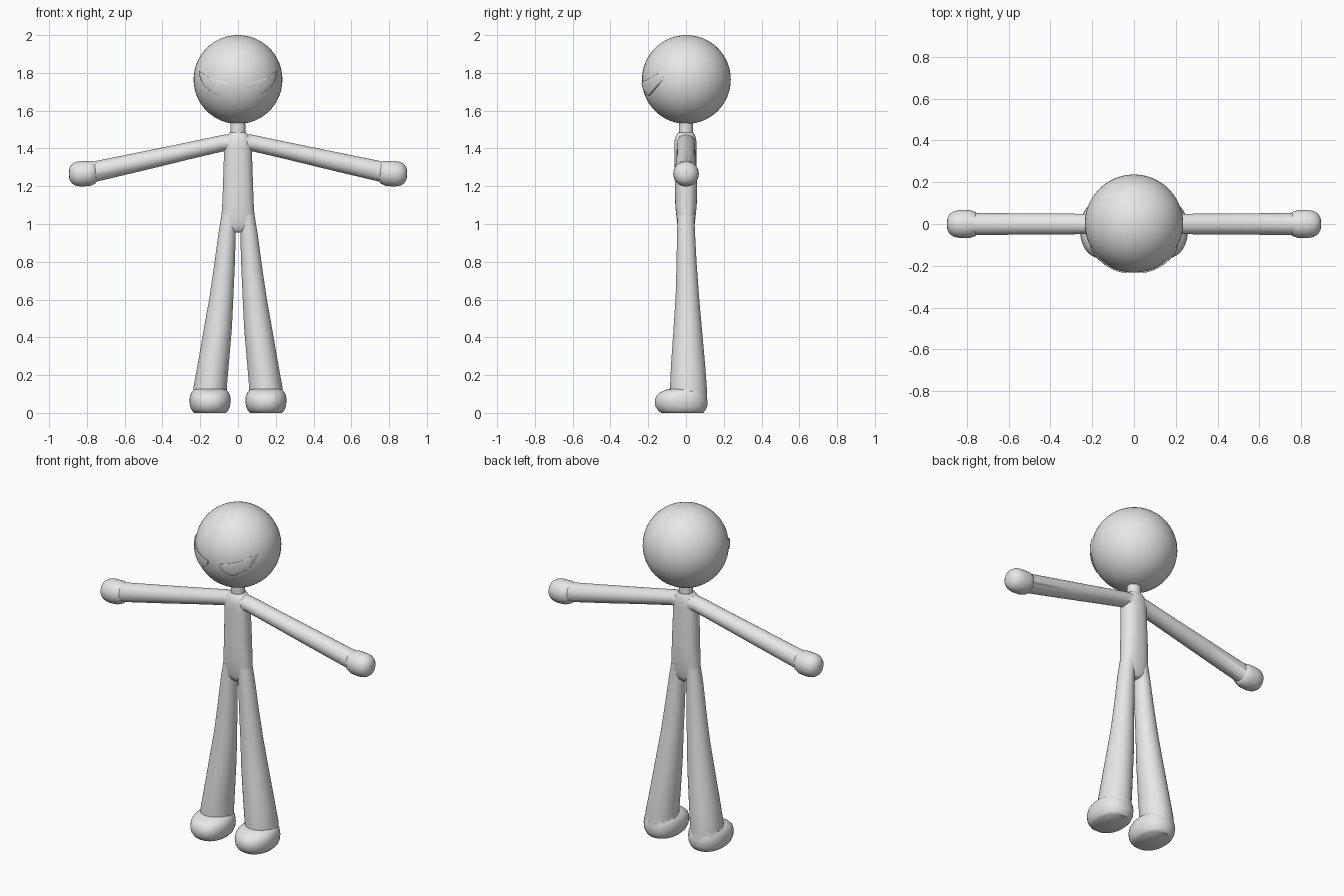
import bpy, bmesh, math
from mathutils import Vector

if "Cube" in bpy.data.objects:
    bpy.data.objects.remove(bpy.data.objects["Cube"])

GREY = bpy.data.materials.new("plain grey")
GREY.diffuse_color = (0.8, 0.8, 0.8, 1)
GREY.use_nodes = True
GREY.node_tree.nodes["Principled BSDF"].inputs["Base Color"].default_value = GREY.diffuse_color


def finish(name, bm, angle=50):
    """Turn a bmesh into a smooth shaded grey object."""
    bmesh.ops.recalc_face_normals(bm, faces=bm.faces)
    me = bpy.data.meshes.new(name)
    bm.to_mesh(me)
    bm.free()
    me.materials.append(GREY)
    ob = bpy.data.objects.new(name, me)
    bpy.context.collection.objects.link(ob)
    smooth(ob, angle)
    return ob


def smooth(ob, angle):
    bpy.ops.object.select_all(action='DESELECT')
    bpy.context.view_layer.objects.active = ob
    ob.select_set(True)
    bpy.ops.object.shade_smooth_by_angle(angle=math.radians(angle))


def loft(name, stations, axis='z', power=2.0, n=32):
    """Skin oval rings: (position, centre a, centre b, radius a, radius b)."""
    bm = bmesh.new()
    rings = []
    for t, ca, cb, ra, rb in stations:
        ring = []
        for i in range(n):
            w = 2 * math.pi * (i + 0.5) / n
            c, s = math.cos(w), math.sin(w)
            a = ca + ra * math.copysign(abs(c) ** (2 / power), c)
            b = cb + rb * math.copysign(abs(s) ** (2 / power), s)
            ring.append(bm.verts.new((a, b, t) if axis == 'z' else (t, a, b)))
        rings.append(ring)
    for lo, hi in zip(rings, rings[1:]):
        for i in range(n):
            j = (i + 1) % n
            bm.faces.new((lo[i], lo[j], hi[j], hi[i]))
    bm.faces.new(rings[0])
    bm.faces.new(rings[-1])
    return finish(name, bm)


# Torso with rounded shoulders and hips
body = loft("body", [
    (0.955, 0, 0, 0.025, 0.025), (0.965, 0, 0, 0.05, 0.036),
    (0.99, 0, 0, 0.082, 0.045), (1.04, 0, 0, 0.088, 0.051),
    (1.10, 0, 0, 0.084, 0.057), (1.20, 0, 0, 0.080, 0.059),
    (1.32, 0, -0.002, 0.076, 0.058), (1.40, 0, -0.003, 0.074, 0.059),
    (1.44, 0, -0.003, 0.070, 0.058), (1.465, 0, -0.002, 0.060, 0.052),
    (1.485, 0, 0, 0.042, 0.040)], power=2.3)

parts = [loft("neck", [(1.44, 0, 0, 0.04, 0.038), (1.56, 0, 0, 0.039, 0.037)])]

for side, s in (("left", 1), ("right", -1)):
    # Arm sloping down to the wrist
    parts.append(loft(side + "_arm", [
        (s * 0.01, 0, 1.437, 0.048, 0.042), (s * 0.08, 0, 1.428, 0.048, 0.044),
        (s * 0.25, 0, 1.390, 0.049, 0.046), (s * 0.50, 0, 1.334, 0.051, 0.051),
        (s * 0.80, 0, 1.268, 0.053, 0.056)], axis='x'))
    # Mitten hand
    parts.append(loft(side + "_hand", [
        (s * 0.748, 0, 1.272, 0.045, 0.048), (s * 0.758, 0, 1.271, 0.058, 0.059),
        (s * 0.785, 0, 1.268, 0.067, 0.067), (s * 0.830, 0, 1.266, 0.068, 0.068),
        (s * 0.860, 0, 1.266, 0.062, 0.063), (s * 0.880, 0, 1.266, 0.049, 0.050),
        (s * 0.891, 0, 1.266, 0.032, 0.033), (s * 0.895, 0, 1.266, 0.014, 0.015)],
        axis='x'))
    # Flared leg
    parts.append(loft(side + "_leg", [
        (0.05, s * 0.149, 0.013, 0.090, 0.098), (0.13, s * 0.148, 0.013, 0.089, 0.098),
        (0.25, s * 0.132, 0.011, 0.083, 0.091), (0.45, s * 0.106, 0.009, 0.074, 0.075),
        (0.62, s * 0.087, 0.007, 0.063, 0.062), (0.80, s * 0.070, 0.003, 0.054, 0.053),
        (0.95, s * 0.058, 0, 0.046, 0.048), (1.05, s * 0.047, 0, 0.040, 0.044)]))
    # Rounded foot with a flat sole and a toe reaching forward
    parts.append(loft(side + "_foot", [
        (0.0, s * 0.148, -0.020, 0.084, 0.112), (0.012, s * 0.148, -0.023, 0.096, 0.125),
        (0.035, s * 0.148, -0.025, 0.106, 0.138), (0.065, s * 0.148, -0.026, 0.110, 0.140),
        (0.090, s * 0.148, -0.024, 0.107, 0.134), (0.110, s * 0.148, -0.017, 0.098, 0.119),
        (0.123, s * 0.148, -0.006, 0.085, 0.098), (0.130, s * 0.148, 0.005, 0.070, 0.075)],
        power=2.2))

# Fuse the limbs into one body skin
for part in parts:
    mod = body.modifiers.new("fuse", 'BOOLEAN')
    mod.operation = 'UNION'
    mod.solver = 'EXACT'
    mod.object = part
    bpy.context.view_layer.objects.active = body
    bpy.ops.object.modifier_apply(modifier=mod.name)
    bpy.data.objects.remove(part)
smooth(body, 50)

# Round head
HEAD = Vector((0, 0.002, 1.765))
bm = bmesh.new()
bmesh.ops.create_uvsphere(bm, u_segments=48, v_segments=32, radius=0.235)
bmesh.ops.translate(bm, verts=bm.verts, vec=HEAD)
finish("head", bm)

# Slanted eyes: thin plates wrapped over the face
EYE = [(0.205, 1.810), (0.185, 1.797), (0.160, 1.780), (0.127, 1.766),
       (0.085, 1.756), (0.050, 1.750), (0.037, 1.744), (0.039, 1.729),
       (0.060, 1.705), (0.085, 1.687), (0.102, 1.681), (0.125, 1.690),
       (0.155, 1.709), (0.182, 1.735), (0.199, 1.765), (0.207, 1.795)]
MID = (0.115, 1.728)


def on_face(x, z, radius):
    dz = z - HEAD.z
    y = -math.sqrt(max(radius ** 2 - x * x - dz * dz, 0))
    return Vector((x, HEAD.y + y, z))


for side, s in (("left", 1), ("right", -1)):
    bm = bmesh.new()
    rings = []
    for k, radius in ((1, 0.234), (1, 0.241), (0.8, 0.242), (0.55, 0.242), (0.3, 0.242)):
        rings.append([bm.verts.new(on_face(s * (MID[0] + k * (x - MID[0])),
                                           MID[1] + k * (z - MID[1]), radius))
                      for x, z in EYE])
    n = len(EYE)
    for a, b in zip(rings, rings[1:]):
        for i in range(n):
            j = (i + 1) % n
            bm.faces.new((a[i], a[j], b[j], b[i]))
    bm.faces.new(rings[-1])
    bm.normal_update()
    eye = finish(side + "_eye", bm, 40)
    # Keep the open shell facing outward
    if eye.data.polygons[-1].normal.y > 0:
        eye.data.flip_normals()
